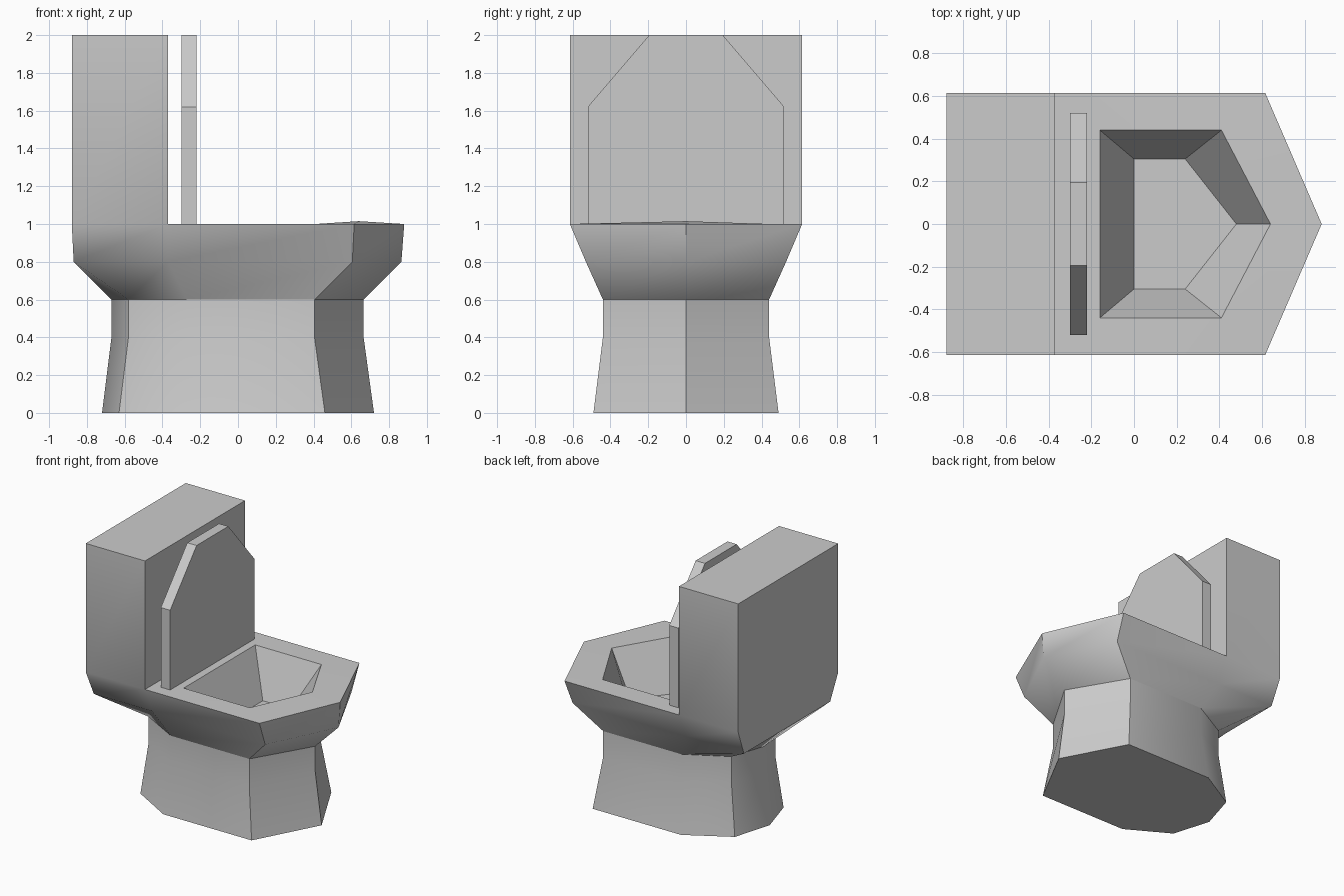
import bpy
import bmesh
from math import radians

cube = bpy.data.objects.get("Cube")
if cube:
    bpy.data.objects.remove(cube, do_unlink=True)

grey = bpy.data.materials.new("light grey ceramic")
grey.use_nodes = True
grey.diffuse_color = (0.6, 0.6, 0.6, 1)
grey.node_tree.nodes["Principled BSDF"].inputs["Base Color"].default_value = (0.6, 0.6, 0.6, 1)


def finish(bm, name, angle):
    bmesh.ops.recalc_face_normals(bm, faces=bm.faces)
    mesh = bpy.data.meshes.new(name)
    bm.to_mesh(mesh)
    bm.free()
    mesh.materials.append(grey)
    obj = bpy.data.objects.new(name, mesh)
    bpy.context.collection.objects.link(obj)
    bpy.ops.object.select_all(action='DESELECT')
    obj.select_set(True)
    bpy.context.view_layer.objects.active = obj
    bpy.ops.object.shade_smooth_by_angle(angle=radians(angle))
    return obj


def mirrored(half):
    """Close a half outline, running from the nose round the +y side, across y = 0."""
    return half + [(x, -y) for x, y in reversed(half) if y > 0]


def ring(bm, half, z):
    return [bm.verts.new((x, y, z)) for x, y in mirrored(half)]


def loft(bm, a, b):
    for i in range(len(a)):
        j = (i + 1) % len(a)
        bm.faces.new((a[i], a[j], b[j], b[i]))


foot = [(.72, 0), (.46, .49), (-.30, .49), (-.63, .30), (-.72, 0)]
neck = [(.665, 0), (.405, .44), (-.27, .44), (-.58, .27), (-.67, 0)]
belly = [(.865, 0), (.605, .53), (-.37, .53), (-.87, .53), (-.87, 0)]
rim = [(.88, 0), (.615, .615), (-.37, .615), (-.88, .615), (-.88, 0)]

# Pedestal
bm = bmesh.new()
rings = [ring(bm, foot, 0), ring(bm, neck, .4), ring(bm, neck, .6)]
for a, b in zip(rings, rings[1:]):
    loft(bm, a, b)
bm.faces.new(rings[0])
finish(bm, "pedestal", 40)

# Bowl with the tank rising from its back half
bm = bmesh.new()
rings = [ring(bm, neck, .6), ring(bm, belly, .8), ring(bm, rim, 1)]
for a, b in zip(rings, rings[1:]):
    loft(bm, a, b)
tip, c_l, s_l, b_l, back, b_r, s_r, c_r = rings[-1]
tank_low = [s_l, b_l, back, b_r, s_r]
tank_top = [bm.verts.new((v.co.x, v.co.y, 2)) for v in tank_low]
loft(bm, tank_low, tank_top)
bm.faces.new(tank_top)

# Flat deck around the basin opening, then the sloping basin
hole = ring(bm, [(.64, 0), (.41, .44), (-.16, .44)], 1)
hole[0].co.z = 1.015
floor = ring(bm, [(.48, 0), (.24, .305), (0, .305)], .66)
loft(bm, [tip, c_l, s_l, s_r, c_r], hole)
loft(bm, hole, floor)
bm.faces.new(floor)
finish(bm, "bowl_and_tank", 48)

# Raised lid with clipped upper corners
bm = bmesh.new()
profile = [(.52, 1), (.52, 1.62), (.195, 2), (-.195, 2), (-.52, 1.62), (-.52, 1)]
sides = [[bm.verts.new((x, y, z)) for y, z in profile] for x in (-.30, -.22)]
loft(bm, *sides)
for side in sides:
    bm.faces.new(side)
finish(bm, "lid", 30)
